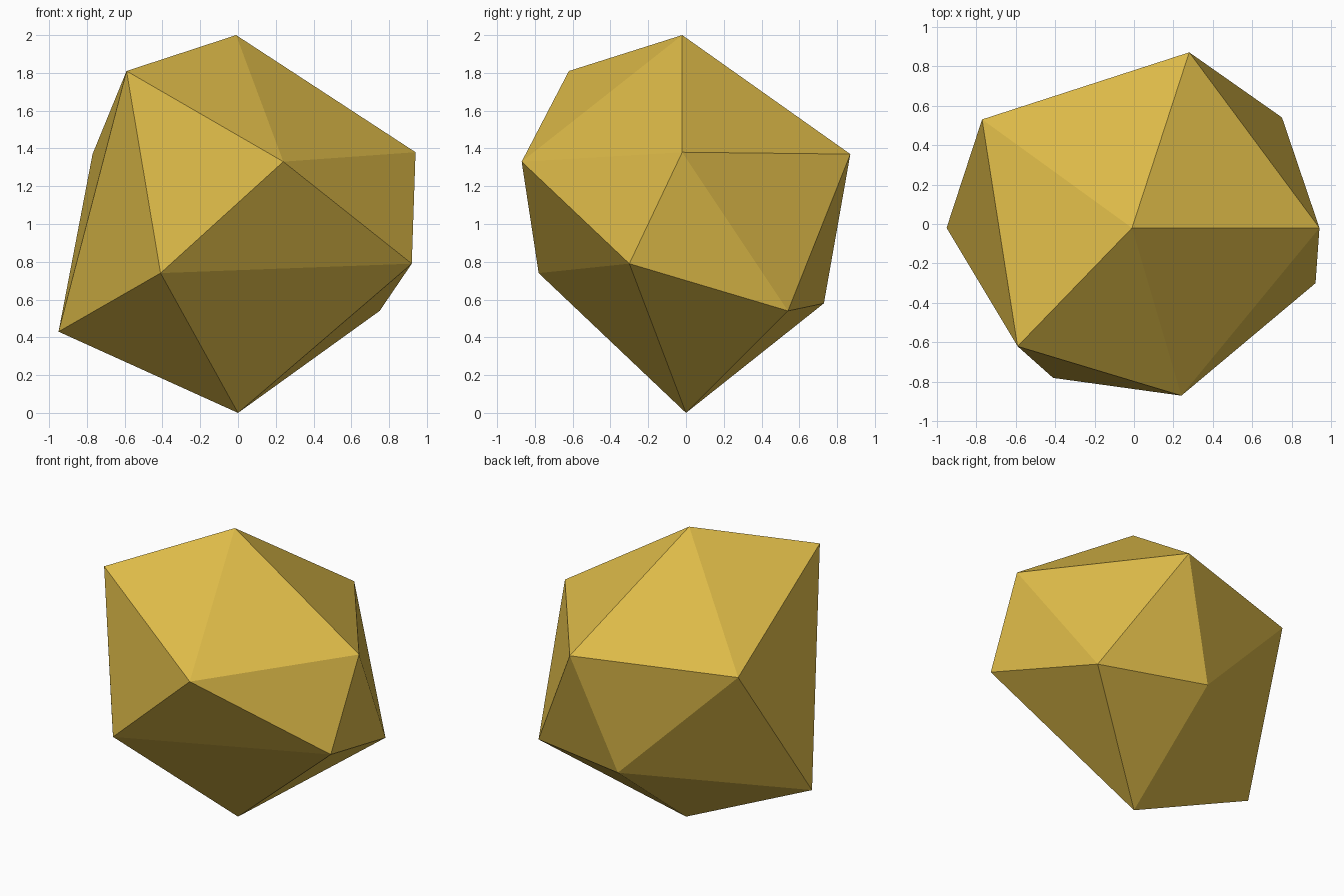
import bpy
import bmesh

# Remove the default cube only
cube = bpy.data.objects.get("Cube")
if cube:
    bpy.data.objects.remove(cube, do_unlink=True)

# Gold material
gold = bpy.data.materials.new("gold")
gold.use_nodes = True
colour = (0.72, 0.49, 0.065, 1.0)
gold.diffuse_color = colour
gold.node_tree.nodes["Principled BSDF"].inputs["Base Color"].default_value = colour

# Irregular twenty-sided gem: two poles and two staggered rings of five
top_point = (-0.01, -0.02, 2.0)
bottom_point = (0.0, 0.0, 0.0)
upper_ring = [(-0.59, -0.62, 1.81), (0.24, -0.87, 1.33), (0.94, -0.02, 1.38),
              (0.28, 0.87, 1.37), (-0.77, 0.53, 1.37)]
lower_ring = [(-0.41, -0.78, 0.74), (0.92, -0.30, 0.79), (0.75, 0.54, 0.54),
              (0.01, 0.73, 0.58), (-0.95, -0.02, 0.43)]

bm = bmesh.new()
top = bm.verts.new(top_point)
bottom = bm.verts.new(bottom_point)
upper = [bm.verts.new(p) for p in upper_ring]
lower = [bm.verts.new(p) for p in lower_ring]

# Cap triangles and the zigzag band between the rings
for i in range(len(upper)):
    j = (i + 1) % len(upper)
    bm.faces.new((top, upper[i], upper[j]))
    bm.faces.new((upper[i], lower[i], upper[j]))
    bm.faces.new((lower[i], lower[j], upper[j]))
    bm.faces.new((bottom, lower[j], lower[i]))

bmesh.ops.recalc_face_normals(bm, faces=bm.faces)
mesh = bpy.data.meshes.new("faceted_nugget")
bm.to_mesh(mesh)
bm.free()
mesh.materials.append(gold)

nugget = bpy.data.objects.new("faceted_nugget", mesh)
bpy.context.scene.collection.objects.link(nugget)
